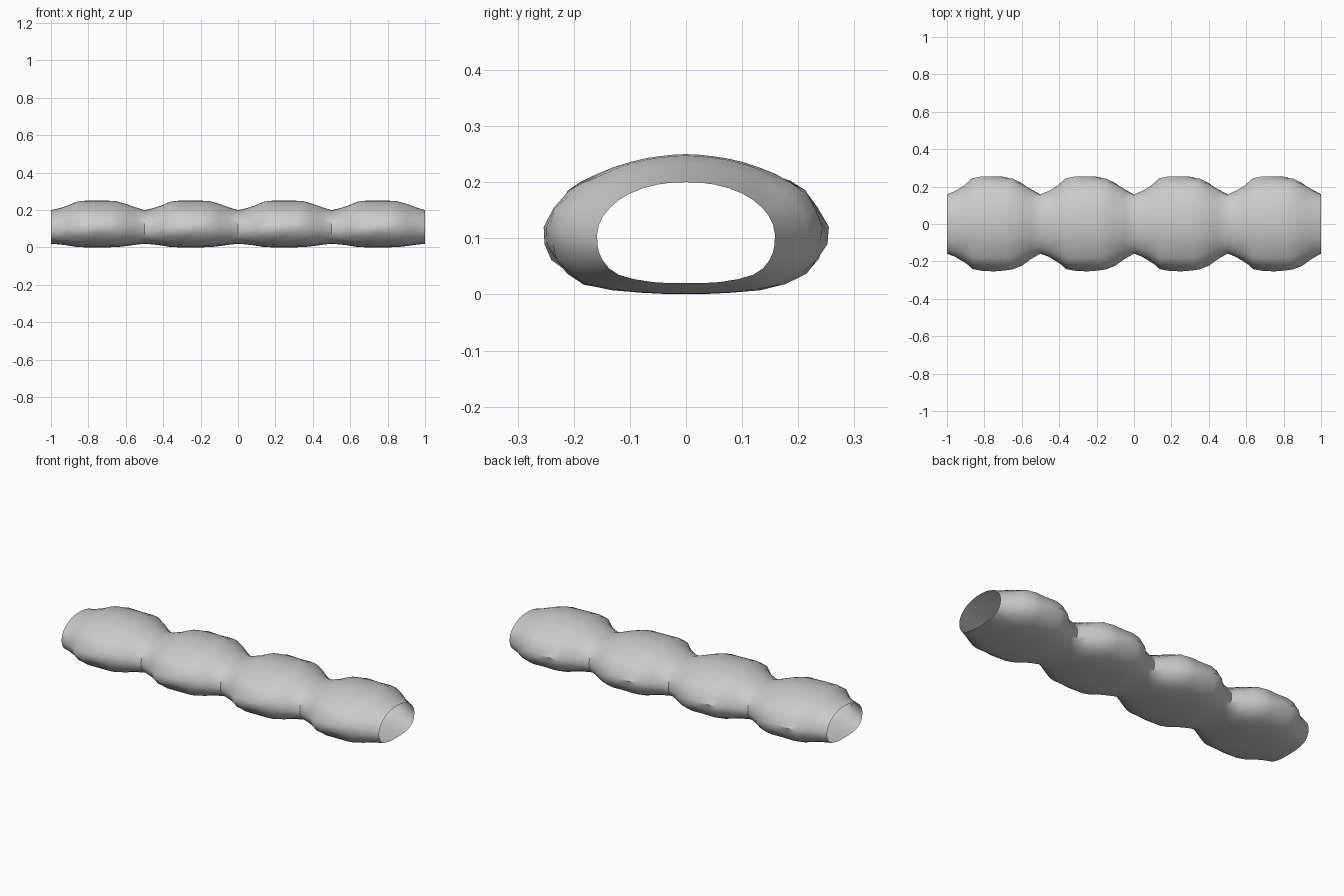
import bpy, bmesh, random
from mathutils import Vector

cube = bpy.data.objects.get("Cube")
if cube:
    bpy.data.objects.remove(cube)
random.seed(4)

# Half cross-sections from top centre to bottom centre (y, z): neck and bulge
NECK = [(0, .2), (.05, .196), (.1, .18), (.135, .155), (.155, .125),
        (.158, .09), (.148, .06), (.12, .035), (.06, .022), (0, .02)]
BULGE = [(0, .25), (.05, .246), (.1, .236), (.16, .213), (.21, .185),
         (.25, .12), (.235, .062), (.18, .018), (.08, .003), (0, .001)]
# Swelling along one segment: (fraction of length, amount)
SWELL = [(0, 0), (.09, .2), (.18, .48), (.27, .88), (.36, 1), (.5, 1),
         (.62, 1), (.7, .95), (.8, .67), (.9, .3)]
SEGMENTS, LENGTH = 4, 0.5


def closed_loop(half):
    """Mirror a half outline and round it with Catmull-Rom midpoints."""
    pts = [Vector(p) for p in half]
    pts += [Vector((-p.x, p.y)) for p in pts[-2:0:-1]]
    out, n = [], len(pts)
    for i in range(n):
        a, b, c, d = (pts[(i + k) % n] for k in (-1, 0, 1, 2))
        out += [b, (9 * (b + c) - a - d) / 16]
    return out


neck, bulge = closed_loop(NECK), closed_loop(BULGE)
count = len(neck)

# One crinkle pattern shared by every segment, strongest along the side seams
crinkle = []
for t, w in SWELL:
    row = []
    for p in bulge:
        side = max(0, abs(p.x) - .09) / .16
        row.append(1 + random.uniform(-.035, .025) * side * w)
    crinkle.append(row)

# Open tube made of rings
bm = bmesh.new()
rings = []
for s in range(SEGMENTS + 1):
    for k, (t, w) in enumerate(SWELL if s < SEGMENTS else SWELL[:1]):
        ring = []
        for i in range(count):
            p = neck[i].lerp(bulge[i], w)
            f = crinkle[k][i]
            ring.append(bm.verts.new((-1 + (s + t) * LENGTH, p.x * f,
                                      max(0, .1 + (p.y - .1) * f))))
        rings.append(ring)
for a, b in zip(rings, rings[1:]):
    for i in range(count):
        j = (i + 1) % count
        bm.faces.new((a[i], a[j], b[j], b[i]))
bmesh.ops.recalc_face_normals(bm, faces=bm.faces)
# Open-ended shell: make sure the top faces point outward
bm.faces.ensure_lookup_table()
if bm.faces[0].normal.z < 0:
    bmesh.ops.reverse_faces(bm, faces=bm.faces)

mesh = bpy.data.meshes.new("puffed_tube")
bm.to_mesh(mesh)
bm.free()
tube = bpy.data.objects.new("puffed_tube", mesh)
bpy.context.collection.objects.link(tube)

# Pale grey fabric
mat = bpy.data.materials.new("pale_grey")
mat.use_nodes = True
colour = (.6, .6, .6, 1)
mat.diffuse_color = colour
mat.node_tree.nodes["Principled BSDF"].inputs["Base Color"].default_value = colour
mesh.materials.append(mat)

bpy.context.view_layer.objects.active = tube
tube.select_set(True)
bpy.ops.object.shade_smooth_by_angle(angle=.7)
